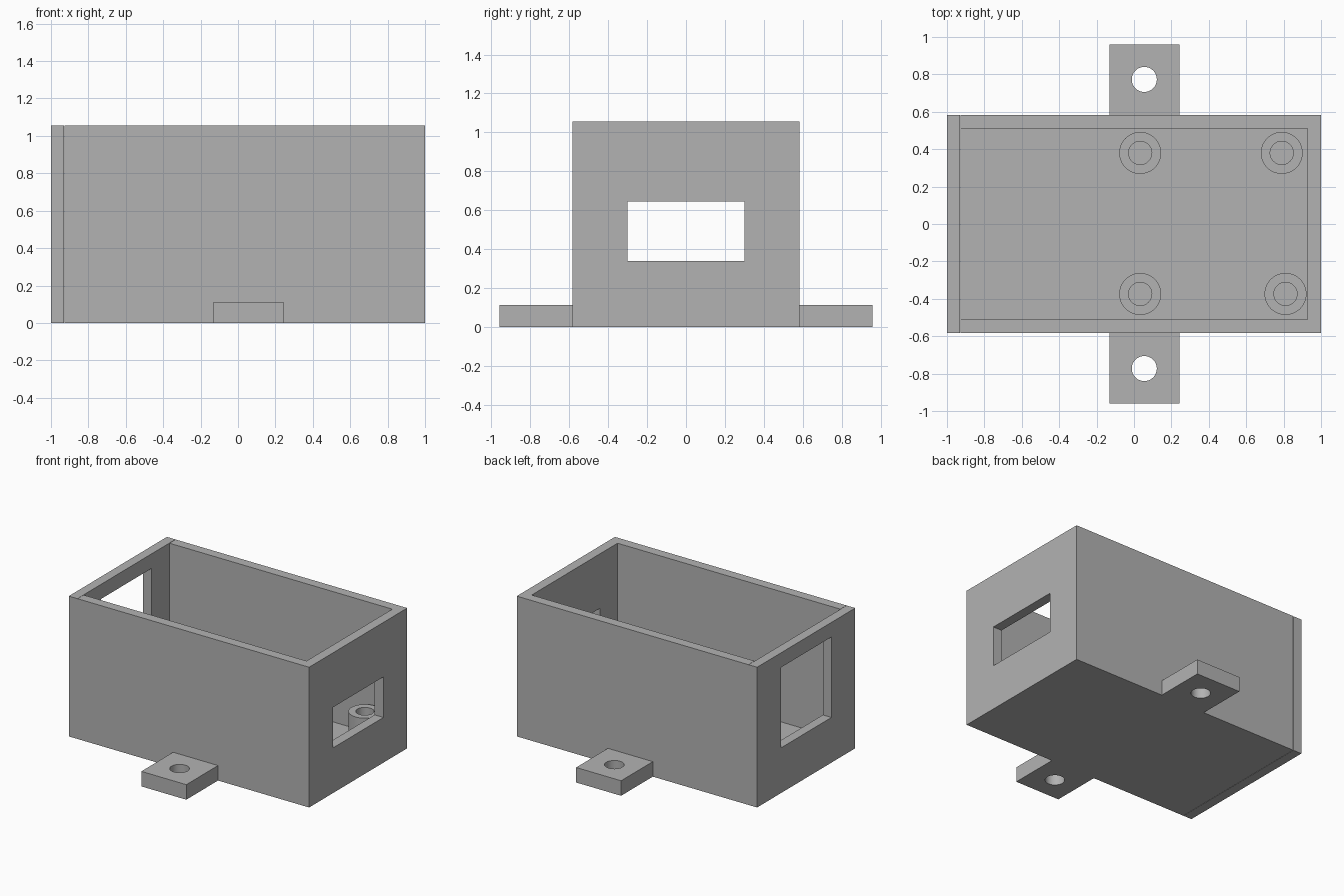
import bpy
import bmesh
from math import radians, tau
from mathutils import Matrix, Vector

default = bpy.data.objects.get("Cube")
if default:
    bpy.data.objects.remove(default, do_unlink=True)

# Overall dimensions
HALF_Y = 0.583
HEIGHT = 1.055
WALL = 0.073
FLOOR = 0.075
TAB_TOP = 0.113
SEAM = -1 + WALL

grey = bpy.data.materials.new("plain_grey")
grey.use_nodes = True
colour = (0.45, 0.45, 0.45, 1)
grey.diffuse_color = colour
grey.node_tree.nodes["Principled BSDF"].inputs["Base Color"].default_value = colour


def finish(name, bm):
    bmesh.ops.recalc_face_normals(bm, faces=bm.faces)
    mesh = bpy.data.meshes.new(name)
    bm.to_mesh(mesh)
    bm.free()
    mesh.materials.append(grey)
    obj = bpy.data.objects.new(name, mesh)
    bpy.context.collection.objects.link(obj)
    return obj


def box(name, low, high):
    low, high = Vector(low), Vector(high)
    bm = bmesh.new()
    place = Matrix.Translation((low + high) / 2) @ Matrix.Diagonal((*(high - low), 1))
    bmesh.ops.create_cube(bm, size=1, matrix=place)
    return finish(name, bm)


def cylinder(name, x, y, radius, depth):
    bm = bmesh.new()
    bmesh.ops.create_cone(bm, cap_ends=True, segments=48, radius1=radius, radius2=radius,
                          depth=depth, matrix=Matrix.Translation((x, y, 0)))
    return finish(name, bm)


def combine(target, tool, operation):
    """Apply a boolean and discard the tool."""
    mod = target.modifiers.new(operation.lower(), "BOOLEAN")
    mod.operation, mod.solver, mod.object = operation, "EXACT", tool
    activate(target)
    bpy.ops.object.modifier_apply(modifier=mod.name)
    bpy.data.objects.remove(tool, do_unlink=True)


def activate(obj):
    bpy.ops.object.select_all(action="DESELECT")
    obj.select_set(True)
    bpy.context.view_layer.objects.active = obj


def smooth(obj):
    activate(obj)
    bpy.ops.object.shade_smooth_by_angle(angle=radians(30))


# Tray: floor and three walls, open at the end plate
tray = box("tray", (SEAM, -HALF_Y, 0), (1, HALF_Y, HEIGHT))
inner_y = HALF_Y - WALL
combine(tray, box("cavity", (-1.2, -inner_y, FLOOR), (1 - WALL, inner_y, 1.5)), "DIFFERENCE")
combine(tray, box("small_window", (0.8, -0.3, 0.34), (1.2, 0.3, 0.645)), "DIFFERENCE")

# Mounting tabs with screw holes on both long sides
for side in (-1, 1):
    ends = sorted((side * (HALF_Y - 0.04), side * 0.96))
    tab = box("mounting_tab", (-0.132, ends[0], 0), (0.242, ends[1], TAB_TOP))
    combine(tab, cylinder("screw_hole", 0.055, side * 0.773, 0.067, 1), "DIFFERENCE")
    combine(tray, tab, "UNION")
smooth(tray)

# End plate with the tall window
plate = box("end_plate", (-1, -HALF_Y, 0), (SEAM - 0.002, HALF_Y, HEIGHT))
combine(plate, box("tall_window", (-1.2, -0.3, 0.34), (-0.8, 0.3, 0.945)), "DIFFERENCE")

# Hollow standoffs on the floor, spun from a wall profile
for x, y in ((0.033, 0.38), (0.79, 0.38), (0.033, -0.374), (0.81, -0.374)):
    bm = bmesh.new()
    profile = ((0.112, FLOOR), (0.112, 0.3), (0.062, 0.3), (0.062, FLOOR))
    verts = [bm.verts.new((x + r, y, z)) for r, z in profile]
    edges = [bm.edges.new(pair) for pair in zip(verts, verts[1:])]
    bmesh.ops.spin(bm, geom=verts + edges, cent=(x, y, 0), axis=(0, 0, 1),
                   angle=tau, steps=48, use_merge=True)
    bmesh.ops.remove_doubles(bm, verts=bm.verts, dist=0.0001)
    smooth(finish("standoff", bm))
